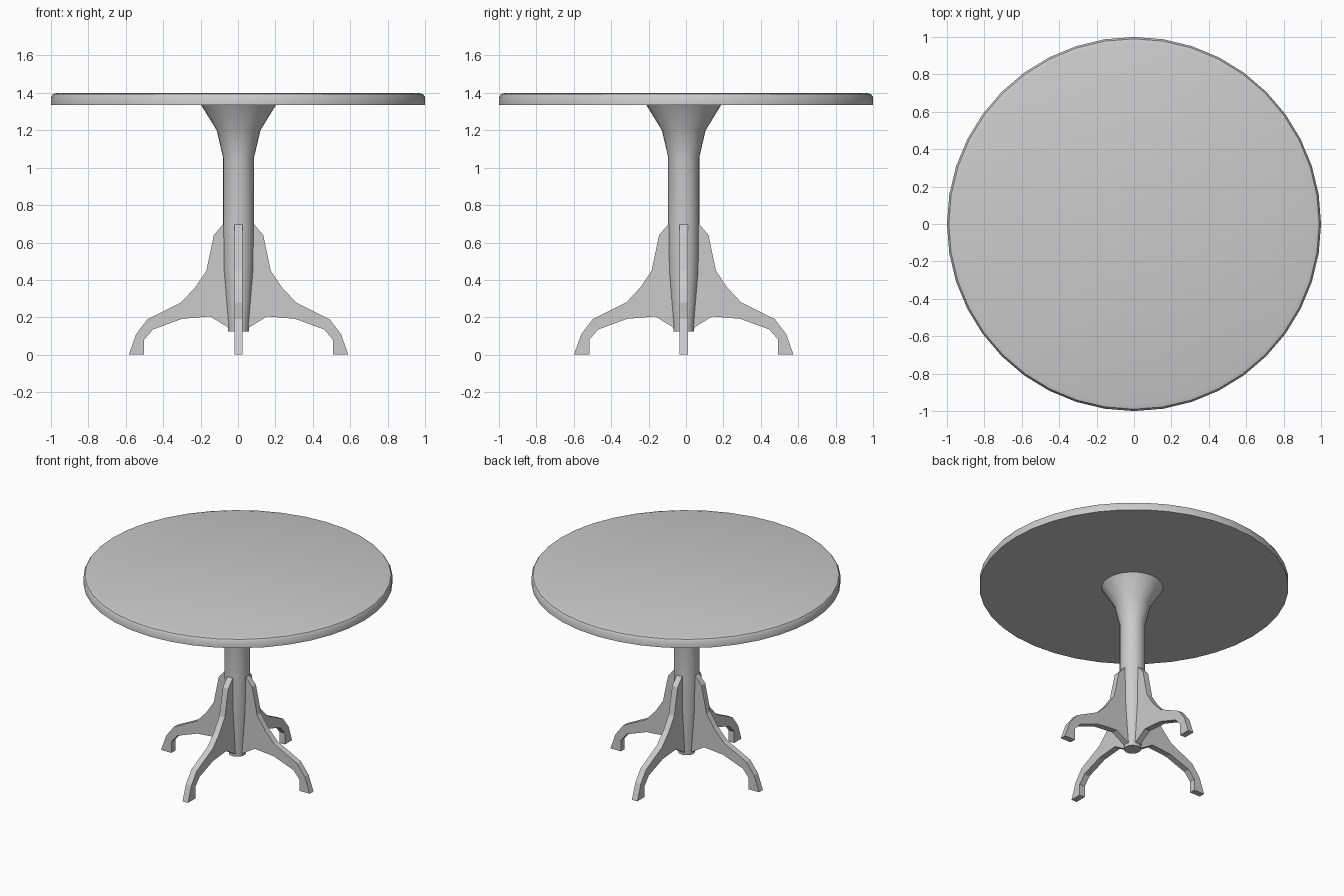
import bpy, bmesh, math
from mathutils import Matrix

if "Cube" in bpy.data.objects:
    bpy.data.objects.remove(bpy.data.objects["Cube"], do_unlink=True)

# Single plain finish
grey = bpy.data.materials.new("pale_grey")
grey.use_nodes = True
colour = (0.6, 0.6, 0.6, 1)
grey.diffuse_color = colour
grey.node_tree.nodes["Principled BSDF"].inputs["Base Color"].default_value = colour

BASE = (0.003, -0.012)   # the pedestal sits slightly off the tabletop centre


def finish(name, bm, loc, smooth_angle=None):
    bmesh.ops.recalc_face_normals(bm, faces=bm.faces)
    mesh = bpy.data.meshes.new(name)
    bm.to_mesh(mesh)
    bm.free()
    mesh.materials.append(grey)
    ob = bpy.data.objects.new(name, mesh)
    bpy.context.collection.objects.link(ob)
    ob.location = (*loc, 0)
    if smooth_angle:
        bpy.ops.object.select_all(action='DESELECT')
        ob.select_set(True)
        bpy.context.view_layer.objects.active = ob
        bpy.ops.object.shade_smooth_by_angle(angle=math.radians(smooth_angle))
    return ob


def lathe(name, profile, sides, loc):
    """Turn a (radius, height) profile into a capped solid."""
    bm = bmesh.new()
    rings = [[bm.verts.new((r * math.cos(math.tau * i / sides),
                            r * math.sin(math.tau * i / sides), z))
              for i in range(sides)] for r, z in profile]
    for low, high in zip(rings, rings[1:]):
        for i in range(sides):
            j = (i + 1) % sides
            bm.faces.new((low[i], low[j], high[j], high[i]))
    bm.faces.new(rings[0])
    bm.faces.new(rings[-1])
    return finish(name, bm, loc, 40)


def leg(name, outline, thickness, angle):
    """Extrude a side outline into a flat board and turn it about the column."""
    bm = bmesh.new()
    face = bm.faces.new([bm.verts.new((r, -thickness / 2, z)) for r, z in outline])
    side = bmesh.ops.extrude_face_region(bm, geom=[face])
    verts = [g for g in side["geom"] if isinstance(g, bmesh.types.BMVert)]
    bmesh.ops.translate(bm, verts=verts, vec=(0, thickness, 0))
    bmesh.ops.rotate(bm, verts=bm.verts, cent=(0, 0, 0),
                     matrix=Matrix.Rotation(angle, 3, 'Z'))
    return finish(name, bm, BASE)


# Round top with a softened upper rim
lathe("tabletop", [(1, 1.335), (1, 1.378), (0.99, 1.393), (0.965, 1.4)], 40, (0, 0))

# Flared column
lathe("column", [(0.055, 0.125), (0.08, 0.45), (0.083, 0.7), (0.083, 1.055),
                 (0.117, 1.2), (0.2, 1.335)], 24, BASE)

# Four curved legs
outline = [(0.03, 0.7), (0.083, 0.697), (0.132, 0.64), (0.172, 0.45), (0.232, 0.36),
           (0.307, 0.28), (0.487, 0.19), (0.548, 0.11), (0.587, 0), (0.505, 0),
           (0.505, 0.08), (0.458, 0.135), (0.302, 0.192), (0.152, 0.205),
           (0.055, 0.145), (0.03, 0.14)]
for i, place in enumerate(("left", "back", "right", "front")):
    leg(place + "_leg", outline, 0.043, i * math.pi / 2)
